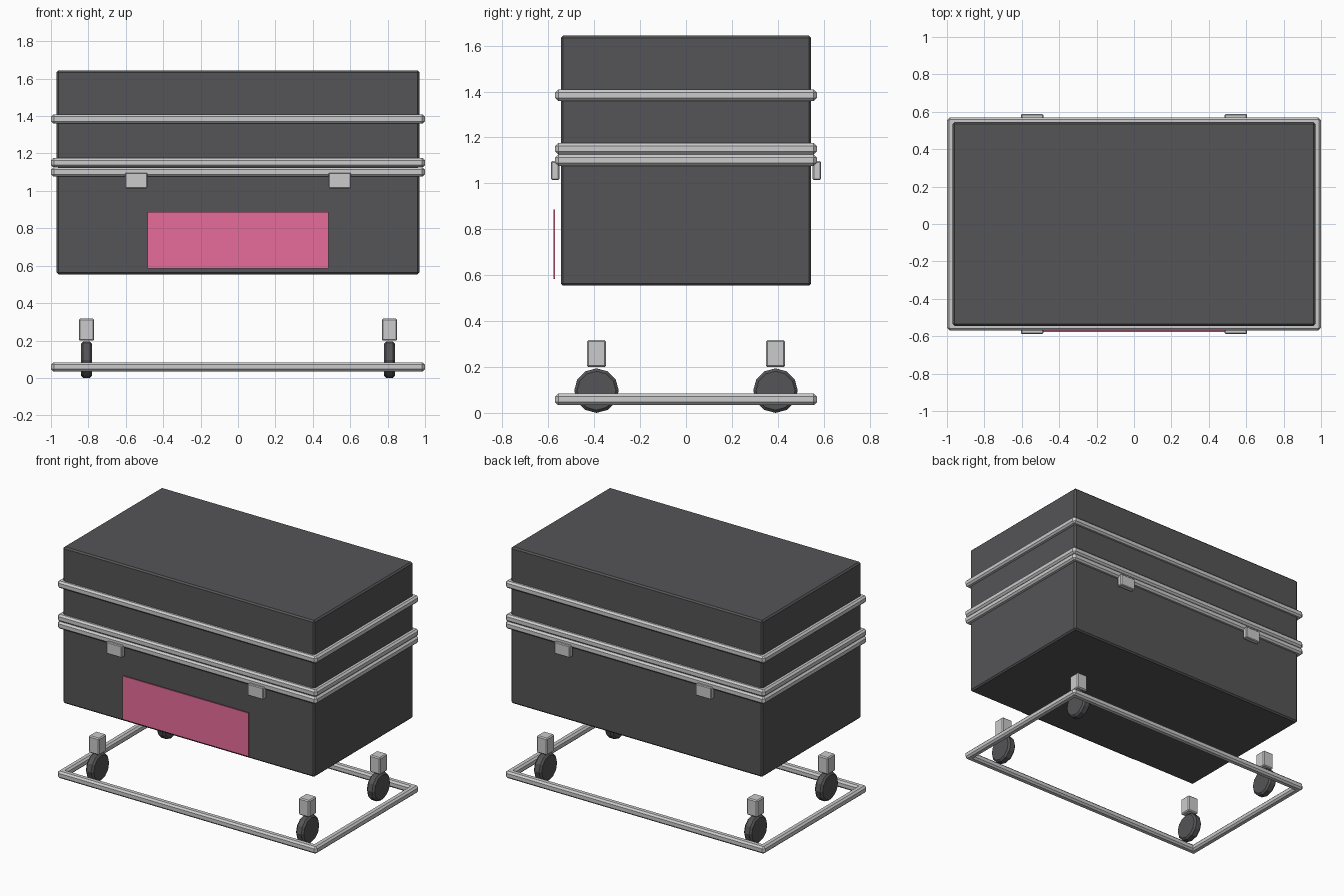
import bpy, math

if "Cube" in bpy.data.objects:
    bpy.data.objects.remove(bpy.data.objects["Cube"])


def material(name, rgb):
    m = bpy.data.materials.new(name)
    m.diffuse_color = (*rgb, 1)
    m.use_nodes = True
    m.node_tree.nodes["Principled BSDF"].inputs["Base Color"].default_value = m.diffuse_color
    return m


DARK = material("dark_shell", (0.09, 0.09, 0.095))
PINK = material("pink_label", (0.8, 0.15, 0.32))


def finish(ob, name, bevel, mat):
    ob.name = name
    if bevel:
        b = ob.modifiers.new("Bevel", "BEVEL")
        b.width = bevel
        b.segments = 1
        b.limit_method = "ANGLE"
        b.angle_limit = math.radians(50)
    if mat:
        ob.data.materials.append(mat)
    return ob


def box(name, lo, hi, bevel=0.0, mat=None):
    centre = [(a + b) / 2 for a, b in zip(lo, hi)]
    bpy.ops.mesh.primitive_cube_add(size=1, location=centre)
    ob = bpy.context.object
    size = [b - a for a, b in zip(lo, hi)]
    for v in ob.data.vertices:
        v.co = [c * s for c, s in zip(v.co, size)]
    return finish(ob, name, bevel, mat)


# Case halves
box("case_base", (-0.97, -0.545, 0.555), (0.97, 0.545, 1.126), 0.01, DARK)
box("case_lid", (-0.97, -0.545, 1.126), (0.97, 0.545, 1.645), 0.01, DARK)

# Metal rail frames: floor frame, two at the lid seam, one on the lid
W = 0.05
for label, z in (("floor", 0.06), ("base", 1.102), ("seam", 1.152), ("lid", 1.385)):
    z0, z1 = z - 0.0245, z + 0.0245
    for s, side in ((-1, "front"), (1, "back")):
        y = s * (0.57 - W / 2)
        box(f"{label}_rail_{side}", (-0.997, y - W / 2, z0), (0.997, y + W / 2, z1), 0.012)
    for s, side in ((-1, "left"), (1, "right")):
        x = s * (1.0 - W / 2)
        box(f"{label}_rail_{side}", (x - W / 2, -0.567, z0), (x + W / 2, 0.567, z1), 0.012)

# Latches, front and back
for sx in (-1, 1):
    for sy in (-1, 1):
        x, y = sx * 0.545, sy * 0.57
        box("latch", (x - 0.06, y - 0.018, 1.015), (x + 0.06, y + 0.018, 1.098), 0.005)

# Blank label panel, standing just off the front
box("label_panel", (-0.485, -0.578, 0.585), (0.485, -0.57, 0.888), 0.0, PINK)

# Casters: housing block and twelve-sided wheel
for sx in (-1, 1):
    for sy in (-1, 1):
        x, y = sx * 0.81, sy * 0.39
        box("caster_housing", (x - 0.041, y - 0.042, 0.2), (x + 0.041, y + 0.042, 0.318), 0.007)
        bpy.ops.mesh.primitive_cylinder_add(vertices=12, radius=0.097, depth=0.06,
                                            location=(x, y, 0.098),
                                            rotation=(0, math.pi / 2, 0))
        finish(bpy.context.object, "caster_wheel", 0.012, DARK)

# Rest the lowest wheel point on the ground
for ob in bpy.data.objects:
    ob.location.z -= 0.001
